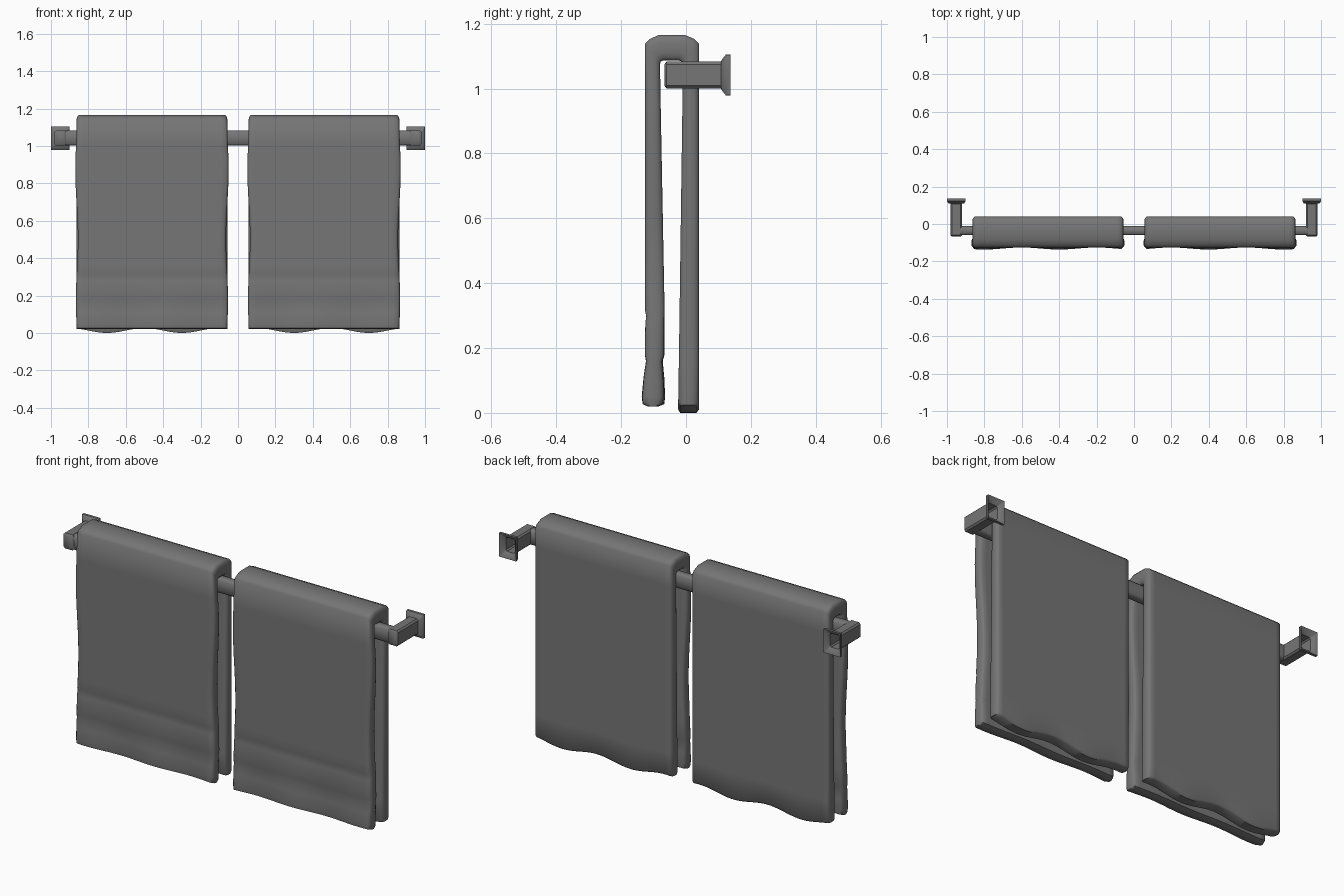
import bpy, bmesh, math
from math import cos, pi, exp, radians

cube = bpy.data.objects.get("Cube")
if cube:
    bpy.data.objects.remove(cube)

grey = bpy.data.materials.new("charcoal grey")
grey.use_nodes = True
grey.diffuse_color = (0.18, 0.18, 0.18, 1)
grey.node_tree.nodes["Principled BSDF"].inputs["Base Color"].default_value = (0.18, 0.18, 0.18, 1)


def finish(name, bm, angle=40):
    bmesh.ops.recalc_face_normals(bm, faces=bm.faces)
    mesh = bpy.data.meshes.new(name)
    bm.to_mesh(mesh)
    bm.free()
    mesh.materials.append(grey)
    mesh.shade_smooth()
    mesh.set_sharp_from_angle(angle=radians(angle))
    obj = bpy.data.objects.new(name, mesh)
    bpy.context.collection.objects.link(obj)
    return obj


def bridge(bm, rings):
    for a, b in zip(rings, rings[1:]):
        for i in range(len(a)):
            j = (i + 1) % len(a)
            bm.faces.new((a[i], a[j], b[j], b[i]))


# Towel cross-section: pairs of outer and inner points, front hem to back hem
def towel_section():
    front = [(-0.112, 0.02, -0.088), (-0.128, 0.027, -0.07), (-0.131, 0.05, -0.067),
             (-0.127, 0.11, -0.069), (-0.121, 0.16, -0.073), (-0.125, 0.18, -0.067),
             (-0.125, 0.28, -0.067), (-0.122, 0.295, -0.067), (-0.126, 0.315, -0.066)]
    steps = 14
    for i in range(1, steps):
        t = i / steps
        front.append((-0.126, 0.315 + 0.735 * t, -0.066 - 0.014 * t))
    section = [((y, z), (yi, z)) for y, z, yi in front]
    n_front = len(section)
    section += [((-0.126, 1.139), (-0.08, 1.075)), ((-0.112, 1.153), (-0.078, 1.083)),
                ((-0.082, 1.166), (-0.07, 1.087)), ((-0.005, 1.166), (-0.022, 1.087)),
                ((0.026, 1.153), (-0.013, 1.083)), ((0.04, 1.139), (-0.01, 1.075))]
    for i in range(9):
        t = i / 8
        z = 1.03 - 1.02 * t
        section.append(((0.04, z), (-0.01 - 0.014 * t, z)))
    section.append(((0.032, 0), (-0.018, 0)))
    return section, n_front


def make_towel(name, side):
    section, n_front = towel_section()
    n = len(section)
    x0, x1 = 0.057, 0.863
    mid, half = (x0 + x1) / 2, (x1 - x0) / 2
    inner_cols = [x0 + 0.012 + (x1 - x0 - 0.024) * i / 32 for i in range(33)]
    columns = [(x0, 0.3), (x0 + 0.004, 0.12)] + [(x, 0) for x in inner_cols]
    columns += [(x1 - 0.004, 0.12), (x1, 0.3)]
    bm = bmesh.new()
    rings = []
    for x, pinch in columns:
        outer, inner = [], []
        for i, ((yo, zo), (yi, zi)) in enumerate(section):
            # rounded side edges
            dy, dz = (yi - yo) * pinch, (zi - zo) * pinch
            yo, zo, yi, zi = yo + dy, zo + dz, yi - dy, zi - dz
            px = x
            if i < n_front:
                # wavy front panel: rippled side edges and fluted hem
                fade = min(1, max(0, (1.1 - zo) / 0.15)) * min(1, zo / 0.3)
                px += (x - mid) / half * fade * 0.007 * cos(2 * pi * (zo - 0.88) / 0.76)
                wave = -0.006 * cos(2 * pi * (x - 0.4) / 0.4) * exp(-(zo / 0.17) ** 2)
                yo += wave
                yi += wave * 0.5
            elif zo < 0.2:
                # wavy back hem
                drop = 0.013 - 0.013 * cos(2 * pi * (x - 0.3) / 0.4)
                zo += drop * (1 - zo / 0.2)
                zi += drop * (1 - zi / 0.2)
            outer.append(bm.verts.new((side * px, yo, zo)))
            inner.append(bm.verts.new((side * px, yi, zi)))
        rings.append(outer + inner[::-1])
    bridge(bm, rings)
    # side caps follow the folded section
    for r in (rings[0], rings[-1]):
        for i in range(n - 1):
            bm.faces.new((r[i], r[i + 1], r[2 * n - 2 - i], r[2 * n - 1 - i]))
    return finish(name, bm, 50)


# Rectangle with chamfered corners, as (a, b) offsets
def chamfered(ha, hb, c):
    return [(ha, hb - c), (ha - c, hb), (c - ha, hb), (-ha, hb - c),
            (-ha, c - hb), (c - ha, -hb), (ha - c, -hb), (ha, c - hb)]


def make_rail():
    bm = bmesh.new()
    rings = [[bm.verts.new((x, -0.036 + a, 1.042 + b)) for a, b in chamfered(0.024, 0.04, 0.01)]
             for x in (-0.96, 0.96)]
    bridge(bm, rings)
    for r in rings:
        bm.faces.new(r)
    return finish("towel_rail", bm, 50)


# Bracket: arm running back to a flared, hollow wall plate
def make_bracket(name, side):
    stations = [(-0.066, 0.024, 0.034, 0.006), (-0.06, 0.03, 0.041, 0.008),
                (0.108, 0.03, 0.041, 0.008), (0.111, 0.043, 0.048, 0.002),
                (0.123, 0.05, 0.063, 0.001), (0.1365, 0.05, 0.063, 0.001),
                (0.1365, 0.048, 0.061, 0.001), (0.112, 0.027, 0.037, 0.007),
                (-0.03, 0.027, 0.037, 0.007)]
    bm = bmesh.new()
    rings = [[bm.verts.new((side * 0.95 + a, y, 1.042 + b)) for a, b in chamfered(hx, hz, c)]
             for y, hx, hz, c in stations]
    bridge(bm, rings)
    bm.faces.new(rings[0])
    bm.faces.new(rings[-1])
    return finish(name, bm, 40)


make_rail()
for label, side in (("left", 1), ("right", -1)):
    make_towel(label + "_towel", side)
    make_bracket(label + "_wall_bracket", side)
